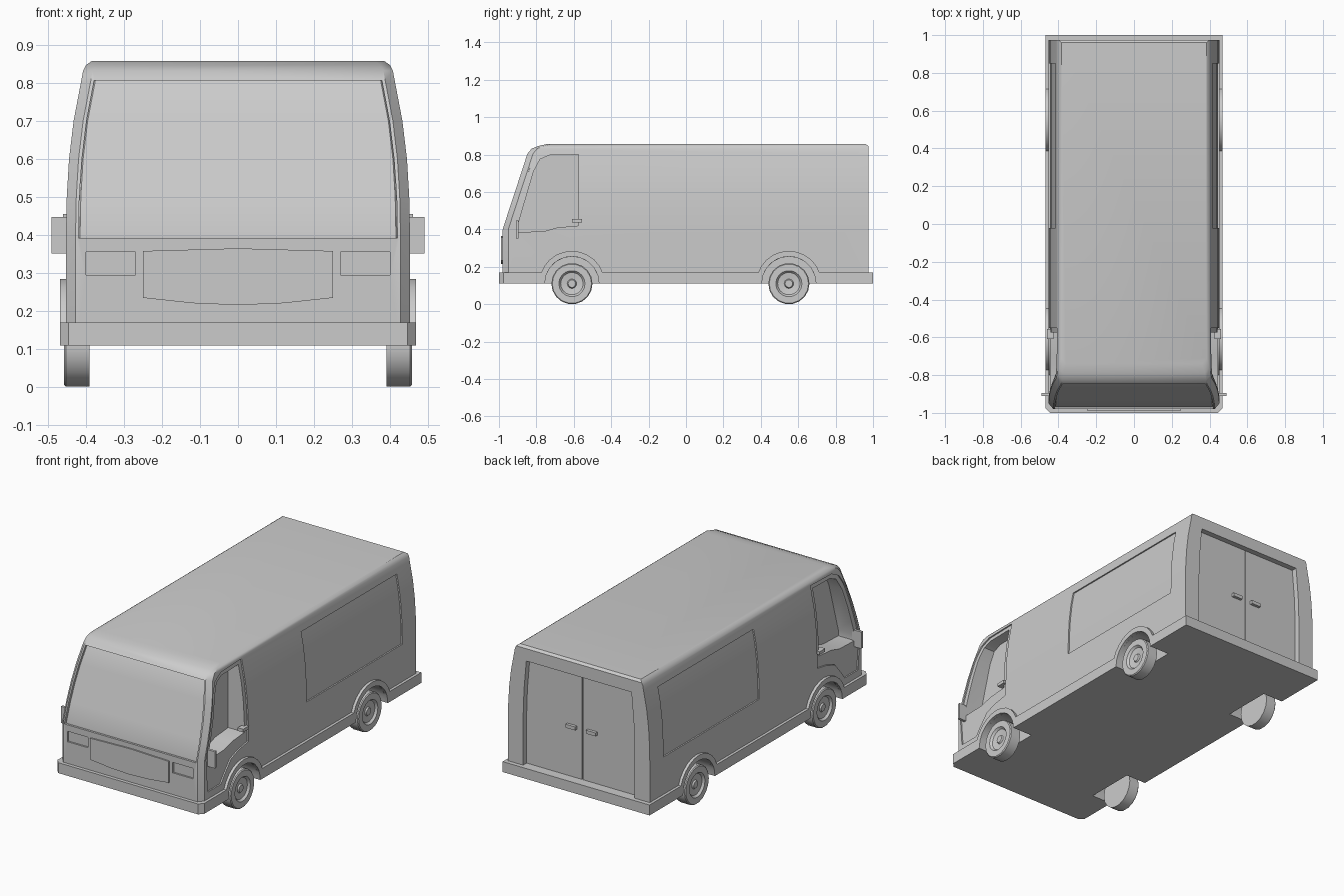
import bpy, bmesh, math

if "Cube" in bpy.data.objects:
    bpy.data.objects.remove(bpy.data.objects["Cube"])

grey = bpy.data.materials.new("light_grey")
grey.diffuse_color = (0.6, 0.6, 0.6, 1)
grey.use_nodes = True
grey.node_tree.nodes["Principled BSDF"].inputs["Base Color"].default_value = grey.diffuse_color


def finish(name, bm):
    bmesh.ops.recalc_face_normals(bm, faces=bm.faces)
    me = bpy.data.meshes.new(name)
    bm.to_mesh(me)
    bm.free()
    me.materials.append(grey)
    ob = bpy.data.objects.new(name, me)
    bpy.context.collection.objects.link(ob)
    return ob


def loft(name, rings):
    """Skin closed rings of equal length and cap both ends."""
    bm = bmesh.new()
    rows = [[bm.verts.new(p) for p in r] for r in rings]
    n = len(rows[0])
    for a, b in zip(rows, rows[1:]):
        for i in range(n):
            j = (i + 1) % n
            bm.faces.new((a[i], a[j], b[j], b[i]))
    bm.faces.new(rows[0])
    bm.faces.new(rows[-1])
    return finish(name, bm)


def prism(name, axis, pts, a, b):
    """Extrude a (y, z) outline along x, or an (x, z) outline along y."""
    if axis == 'x':
        return loft(name, [[(t, p, q) for p, q in pts] for t in (a, b)])
    return loft(name, [[(p, t, q) for p, q in pts] for t in (a, b)])


def box(name, x0, x1, y0, y1, z0, z1):
    return prism(name, 'x', [(y0, z0), (y1, z0), (y1, z1), (y0, z1)], x0, x1)


def cut(ob, cutter):
    mod = ob.modifiers.new("cut", 'BOOLEAN')
    mod.operation = 'DIFFERENCE'
    mod.solver = 'EXACT'
    mod.object = cutter
    bpy.context.view_layer.objects.active = ob
    bpy.ops.object.modifier_apply(modifier=mod.name)
    bpy.data.objects.remove(cutter)


# Body levels: height, half width, front y, rear y
LEVELS = [(.12, .452, -.98, .975), (.40, .452, -.98, .975), (.50, .450, -.948, .975),
          (.60, .444, -.915, .975), (.70, .432, -.882, .975), (.805, .412, -.848, .975),
          (.832, .407, -.825, .975), (.846, .400, -.79, .975), (.857, .385, -.74, .96)]


def shell(name, o=0.0):
    rings = []
    for z, w, f, b in LEVELS:
        w, f, b = w - o, f + o, b - o
        z = z - o if z > .84 else z
        rings.append([(-w, b, z), (-w, f + .03, z), (-w + .025, f, z),
                      (w - .025, f, z), (w, f + .03, z), (w, b, z)])
    return loft(name, rings)


def recess(ob, axis, pts, a, b, depth):
    """Sink an outline into the body, following its curved surface."""
    c = prism("cutter", axis, pts, a, b)
    cut(c, shell("core", depth))
    cut(ob, c)


def mirrored(half):
    return half + [(-x, z) for x, z in reversed(half)]


body = shell("body")

# Windscreen and headlight recesses
recess(body, 'y', mirrored([(.419, .392), (.417, .5), (.41, .6), (.398, .7), (.378, .806)]),
       -1.1, -.7, .012)
for s in (-1, 1):
    recess(body, 'y', [(s * .27, .295), (s * .40, .295), (s * .40, .355), (s * .27, .355)],
           -1.1, -.9, .01)

# Cab doors with deeper windows, and long side panels
DOOR = [(-.55, .825), (-.55, .36), (-.64, .345), (-.71, .32), (-.77, .25), (-.80, .21),
        (-.92, .21), (-.935, .40), (-.835, .73), (-.80, .79), (-.74, .82)]
WINDOW = [(-.575, .80), (-.575, .42), (-.69, .41), (-.76, .39), (-.90, .385),
          (-.90, .42), (-.815, .71), (-.78, .775), (-.73, .797)]
PANEL = [(-.02, .385), (.85, .385), (.85, .78), (-.02, .78)]
for s in (-1, 1):
    for outline, depth in ((DOOR, .008), (WINDOW, .016), (PANEL, .008)):
        recess(body, 'x', outline, s * .34, s * .6, depth)

# Rear door recess with a centre seam
cut(body, prism("cutter", 'y', mirrored([(.355, .165), (.355, .45), (.35, .6), (.335, .775)]),
                .943, 1.1))
cut(body, box("cutter", -.003, .003, .93, 1.1, .15, .77))

# Skirt and bumpers around the base
FOOT = [(-.468, 1), (-.468, -.975), (-.445, -1), (.445, -1), (.468, -.975), (.468, 1)]
skirt = loft("skirt", [[(x, y, z) for x, y in FOOT] for z in (.11, .17)])


def arc(cy, r, a0, n=10):
    return [(cy + r * math.cos(a), .11 + r * math.sin(a))
            for a in (a0 + (math.pi - 2 * a0) * i / n for i in range(n + 1))]


def wheel(name, s, cy, n=18):
    """Turned wheel: flat tyre, dished rim and small hub."""
    prof = [(.39, .11), (.452, .11), (.457, .105), (.457, .07), (.445, .06),
            (.440, .025), (.448, .02), (.448, .008)]
    return loft(name, [[(s * x, cy + r * math.cos(2 * math.pi * i / n),
                         .11 + r * math.sin(2 * math.pi * i / n)) for i in range(n)]
                       for x, r in prof])


# Wheels, wheel wells and flared arches
for end, cy in (("front", -.61), ("rear", .55)):
    for side, s in (("left", -1), ("right", 1)):
        well = [(cy + .145, .05)] + arc(cy, .145, 0) + [(cy - .145, .05)]
        for ob in (body, skirt):
            cut(ob, prism("cutter", 'x', well, s * .34, s * .6))
        band = arc(cy, .175, math.asin(.055 / .175)) + arc(cy, .145, math.asin(.055 / .145))[::-1]
        prism(f"{end}_{side}_arch", 'x', band, s * .44, s * .468)
        wheel(f"{end}_{side}_wheel", s, cy)

# Grille plate
prism("grille", 'y', [(-.25, .235), (-.12, .221), (0, .216), (.12, .221), (.25, .235),
                      (.25, .358), (0, .365), (-.25, .358)], -.988, -.97)

# Mirrors and handles
for side, s in (("left", -1), ("right", 1)):
    box(f"{side}_mirror", s * .43, s * .49, -.91, -.895, .352, .448)
    box(f"{side}_door_handle", s * .425, s * .46, -.61, -.557, .437, .455)
    box(f"{side}_rear_handle", s * .035, s * .095, .935, .96, .45, .47)

# Smooth shading with crisp edges
for ob in list(bpy.context.scene.objects):
    bpy.ops.object.select_all(action='DESELECT')
    ob.select_set(True)
    bpy.context.view_layer.objects.active = ob
    bpy.ops.object.shade_smooth_by_angle(angle=math.radians(30))
